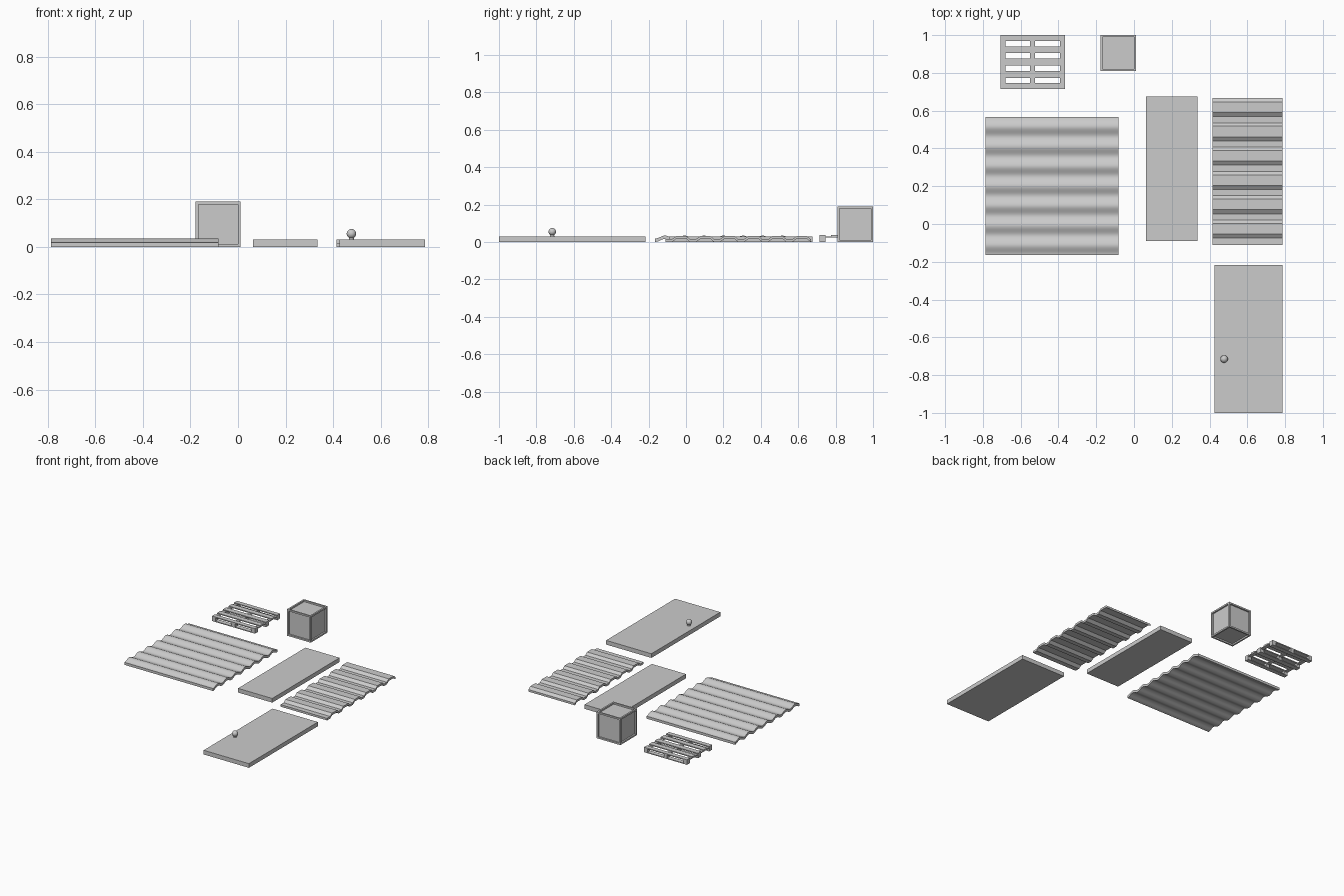
import bpy, bmesh, math

if "Cube" in bpy.data.objects:
    bpy.data.objects.remove(bpy.data.objects["Cube"])


def finish(name, bm, smooth=False):
    bmesh.ops.recalc_face_normals(bm, faces=bm.faces)
    me = bpy.data.meshes.new(name)
    bm.to_mesh(me)
    bm.free()
    if smooth:
        for p in me.polygons:
            p.use_smooth = True
        me.set_sharp_from_angle(angle=math.radians(40))
    ob = bpy.data.objects.new(name, me)
    bpy.context.collection.objects.link(ob)
    return ob


def add_box(bm, x0, x1, y0, y1, z0, z1):
    ret = bmesh.ops.create_cube(bm, size=1)
    for v in ret["verts"]:
        v.co = ((x0 + x1) / 2 + v.co.x * (x1 - x0),
                (y0 + y1) / 2 + v.co.y * (y1 - y0),
                (z0 + z1) / 2 + v.co.z * (z1 - z0))


def box(name, *dims):
    bm = bmesh.new()
    add_box(bm, *dims)
    return finish(name, bm)


def sheet(name, x0, x1, profile, thick, smooth):
    """Corrugated sheet: (y, z) profile given thickness and swept along x."""
    bm = bmesh.new()
    rows = [[bm.verts.new((x, y, z + dz)) for y, z in profile]
            for x, dz in ((x0, 0), (x1, 0), (x1, thick), (x0, thick))]
    for k in range(4):
        a, b = rows[k], rows[(k + 1) % 4]
        for i in range(len(profile) - 1):
            bm.faces.new((a[i], a[i + 1], b[i + 1], b[i]))
    for i in (0, -1):
        bm.faces.new([r[i] for r in rows])
    return finish(name, bm, smooth)


# Door leaf and plain floor slab
box("door_leaf", 0.427, 0.787, -1.0, -0.217, 0, 0.03)
box("floor_slab", 0.063, 0.335, -0.09, 0.675, 0, 0.03)

# Door knob: neck and ball turned around a vertical axis
R, CZ = 0.02, 0.055
knob = [(0.012, 0.029), (0.010, 0.036)]
knob += [(R * math.sin(a), CZ - R * math.cos(a))
         for a in [math.radians(30 + 15 * i) for i in range(10)]]
bm = bmesh.new()
rings = [[bm.verts.new((0.477 + r * math.cos(t), -0.715 + r * math.sin(t), z))
          for t in [2 * math.pi * k / 20 for k in range(20)]] for r, z in knob]
for a, b in zip(rings, rings[1:]):
    for k in range(20):
        n = (k + 1) % 20
        bm.faces.new((a[k], a[n], b[n], b[k]))
tip = bm.verts.new((0.477, -0.715, CZ + R))
for k in range(20):
    bm.faces.new((rings[-1][k], rings[-1][(k + 1) % 20], tip))
bm.faces.new(rings[0])
finish("door_knob", bm, True)

# Large wavy sheet: seven smooth waves
waves, step, y0, y1 = 7, 16, -0.165, 0.567
n = waves * step
wave = [(y0 + (y1 - y0) * i / n, 0.008 * (1 - math.cos(2 * math.pi * i / step)))
        for i in range(n + 1)]
sheet("wavy_sheet", -0.787, -0.083, wave, 0.018, True)

# Narrow ribbed sheet: six flat-topped ribs
pitch, rib = 0.1287, []
for i in range(6):
    y = -0.075 + i * pitch
    rib += [(y, 0), (y + 0.022, 0.016), (y + 0.078, 0.016), (y + 0.096, 0)]
rib = [(-0.11, 0)] + rib
rib[-1] = (0.667, 0)
sheet("ribbed_sheet", 0.415, 0.785, rib, 0.015, False)

# Crate: cube with a recessed panel on every face
bm = bmesh.new()
add_box(bm, -0.178, 0.011, 0.81, 1.0, 0, 0.19)
bmesh.ops.recalc_face_normals(bm, faces=bm.faces)
panels = bm.faces[:]
bmesh.ops.inset_individual(bm, faces=panels, thickness=0.016, depth=0)
bmesh.ops.inset_individual(bm, faces=panels, thickness=0, depth=-0.011)
finish("crate", bm)

# Pallet: top slats, stringers, blocks and bottom runners
px0, px1 = -0.708, -0.366
xs = [(px0, px0 + 0.027), (-0.5505, -0.5235), (px1 - 0.027, px1)]
slats = [(0.715, 0.747), (0.774, 0.811), (0.839, 0.876), (0.904, 0.941), (0.968, 1.0)]
bm = bmesh.new()
for ya, yb in slats:
    add_box(bm, px0, px1, ya, yb, 0.029, 0.036)
finish("pallet_slats", bm)
bm = bmesh.new()
for xa, xb in xs:
    add_box(bm, xa, xb, 0.715, 1.0, 0.023, 0.029)
finish("pallet_stringers", bm)
bm = bmesh.new()
for ya, yb in slats[::2]:
    for xa, xb in xs:
        add_box(bm, xa, xb, ya, yb, 0.006, 0.023)
finish("pallet_blocks", bm)
bm = bmesh.new()
for ya, yb in slats[::2]:
    add_box(bm, px0, px1, ya, yb, 0, 0.006)
finish("pallet_runners", bm)
